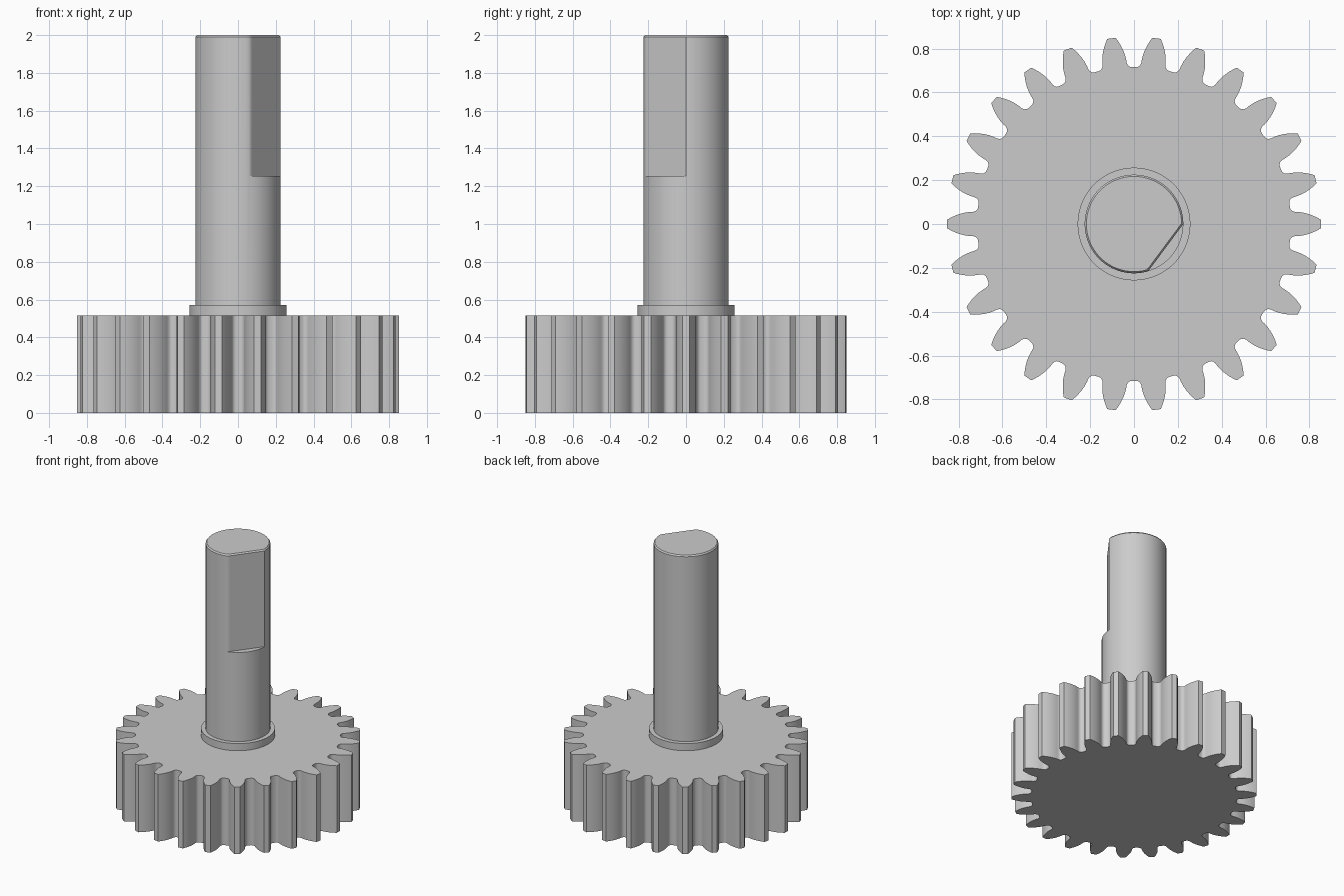
import bpy, bmesh
from math import sin, cos, pi, radians
from mathutils import Vector

cube = bpy.data.objects.get("Cube")
if cube:
    bpy.data.objects.remove(cube, do_unlink=True)

# Single steel grey colour
steel = bpy.data.materials.new("steel grey")
steel.use_nodes = True
GREY = (0.6, 0.6, 0.6, 1)
steel.diffuse_color = GREY
steel.node_tree.nodes["Principled BSDF"].inputs["Base Color"].default_value = GREY


def loft(name, sections):
    """Skin a stack of (outline, height) sections and cap both ends."""
    bm = bmesh.new()
    rings = [[bm.verts.new((p.x, p.y, z)) for p in outline] for outline, z in sections]
    n = len(rings[0])
    for low, high in zip(rings, rings[1:]):
        for i in range(n):
            j = (i + 1) % n
            bm.faces.new((low[i], low[j], high[j], high[i]))
    bm.faces.new(rings[0][::-1])
    bm.faces.new(rings[-1])
    bmesh.ops.remove_doubles(bm, verts=bm.verts, dist=1e-5)
    bmesh.ops.recalc_face_normals(bm, faces=bm.faces)
    mesh = bpy.data.meshes.new(name)
    bm.to_mesh(mesh)
    bm.free()
    obj = bpy.data.objects.new(name, mesh)
    bpy.context.collection.objects.link(obj)
    mesh.materials.append(steel)
    bpy.ops.object.select_all(action="DESELECT")
    obj.select_set(True)
    bpy.context.view_layer.objects.active = obj
    bpy.ops.object.shade_smooth_by_angle(angle=radians(30))
    return obj


def polar(r, a):
    return Vector((r * cos(a), r * sin(a)))


def circle(r, n=96):
    return [polar(r, 2 * pi * i / n) for i in range(n)]


# Gear: half a tooth as (radius, half width), then the rounded root
TEETH = 26
flank = [(0.853, 0.019), (0.836, 0.029), (0.817, 0.038), (0.796, 0.046),
         (0.773, 0.052), (0.75, 0.055), (0.735, 0.0555), (0.725, 0.059),
         (0.718, 0.066), (0.715, 0.075)]
half = [(r, w / r) for r, w in flank]
tooth = [(r, -a) for r, a in reversed(half)] + half
gear_outline = [polar(r, a + 2 * pi * k / TEETH) for k in range(TEETH) for r, a in tooth]
loft("gear", [(gear_outline, 0), (gear_outline, 0.515)])

# Collar on top of the gear
loft("collar", [(circle(0.257), 0.515), (circle(0.257), 0.57)])

# Shaft with a drive flat on its upper part and a chamfered end
R, FLAT_DIR = 0.225, radians(-36.6)
normal = polar(1, FLAT_DIR)


def d_shape(r, depth):
    return [p - normal * max(0, p.dot(normal) - depth) for p in circle(r)]


flat = R * cos(FLAT_DIR)
loft("shaft", [(circle(R), 0.57), (circle(R), 1.255), (d_shape(R, flat), 1.255),
               (d_shape(R, flat), 1.99), (d_shape(R - 0.008, flat - 0.008), 2)])
